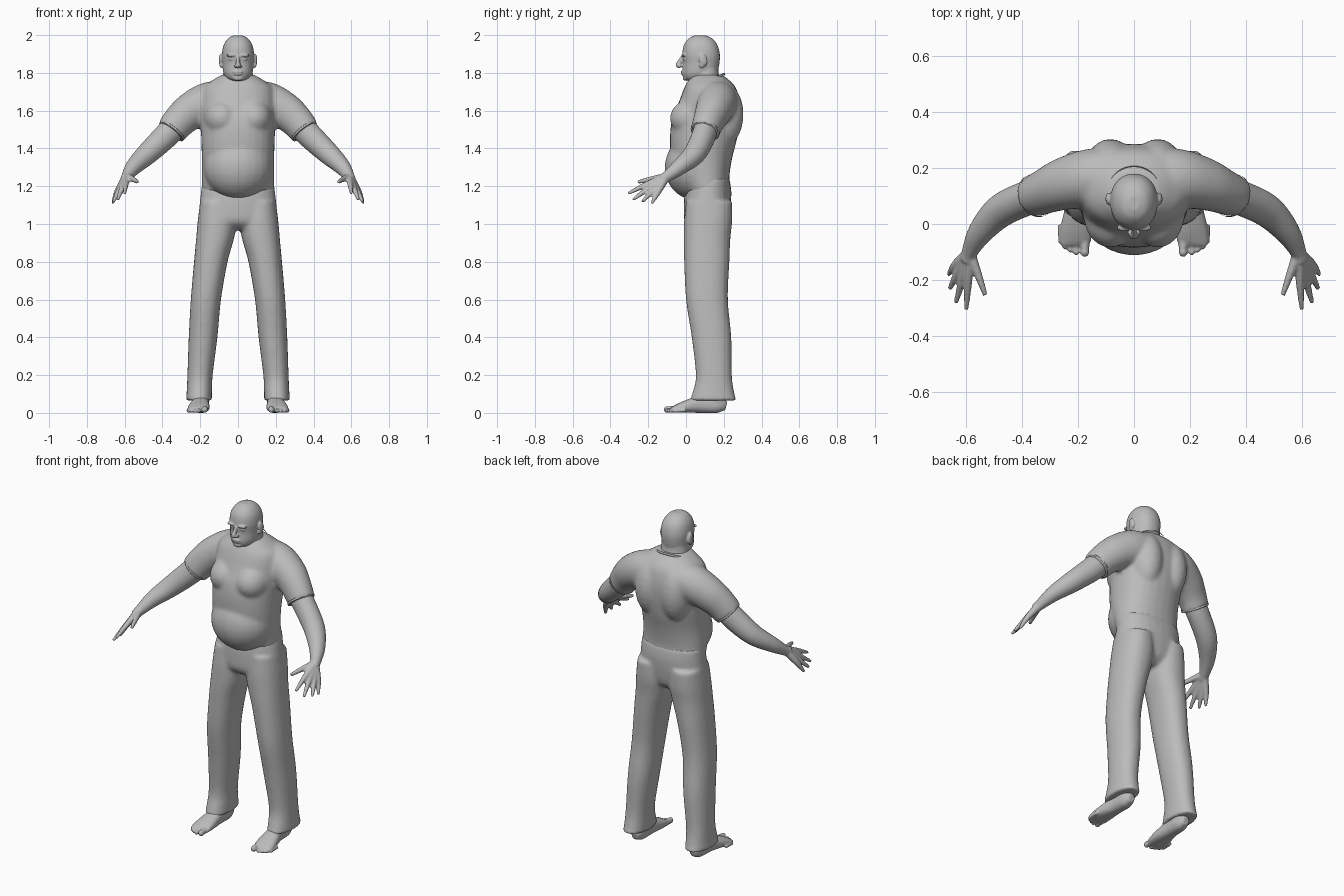
import bpy, bmesh, math
from mathutils import Vector, Matrix

cube = bpy.data.objects.get("Cube")
if cube:
    bpy.data.objects.remove(cube)

clay = bpy.data.materials.new("grey_clay")
clay.use_nodes = True
GREY = (0.5, 0.5, 0.5, 1)
clay.diffuse_color = GREY
clay.node_tree.nodes["Principled BSDF"].inputs["Base Color"].default_value = GREY


def smooth_path(points, steps=5):
    """Catmull-Rom interpolation through tuples of any length."""
    pts = [Vector(p) for p in points]
    out = []
    for i in range(len(pts) - 1):
        a, b, c, d = pts[max(i - 1, 0)], pts[i], pts[i + 1], pts[min(i + 2, len(pts) - 1)]
        for k in range(steps):
            t = k / steps
            out.append(0.5 * (2 * b + (c - a) * t + (2 * a - 5 * b + 4 * c - d) * t * t
                              + (3 * b - a - 3 * c + d) * t ** 3))
    return out + [pts[-1]]


def tube(bm, points, level=False, power=1.0, sides=28):
    """Closed loft through (x, y, z, side radius, other radius); level keeps rings horizontal."""
    path = smooth_path(points)
    centres = [Vector(p[:3]) for p in path]
    rings = []
    for i, p in enumerate(path):
        u, v = Vector((1, 0, 0)), Vector((0, 1, 0))
        if not level:
            t = (centres[min(i + 1, len(path) - 1)] - centres[max(i - 1, 0)]).normalized()
            u = t.cross(Vector((0, 0, 1))).normalized()
            v = u.cross(t)
        ring = []
        for k in range(sides):
            ang = math.tau * k / sides
            c, s = math.cos(ang), math.sin(ang)
            c, s = (math.copysign(abs(w) ** power, w) for w in (c, s))
            ring.append(bm.verts.new(centres[i] + u * c * p[3] + v * s * p[4]))
        rings.append(ring)
    for low, high in zip(rings, rings[1:]):
        for k in range(sides):
            n = (k + 1) % sides
            bm.faces.new((low[k], low[n], high[n], high[k]))
    bm.faces.new(rings[0][::-1])
    bm.faces.new(rings[-1])


def stack(bm, rows, cx=0, power=0.9):
    """Upright loft from rows of (z, front y, back y, half width[, centre x])."""
    tube(bm, [((r[4] if len(r) > 4 else 0) * (cx or 1), (r[1] + r[2]) / 2, r[0], r[3],
               (r[2] - r[1]) / 2) for r in rows], level=True, power=power)


def ball(bm, centre, radii, tilt=0):
    mat = (Matrix.Translation(centre) @ Matrix.Rotation(tilt, 4, 'X')
           @ Matrix.Diagonal((*radii, 1)))
    bmesh.ops.create_uvsphere(bm, u_segments=24, v_segments=14, radius=1, matrix=mat)


def part(name, build, voxel, smoothing, mirror=False):
    """Fuse the shapes made by build into one smooth skin."""
    bm = bmesh.new()
    build(bm)
    bmesh.ops.recalc_face_normals(bm, faces=bm.faces)
    mesh = bpy.data.meshes.new(name)
    bm.to_mesh(mesh)
    bm.free()
    mesh.materials.append(clay)
    ob = bpy.data.objects.new(name, mesh)
    bpy.context.collection.objects.link(ob)
    fuse = ob.modifiers.new("fuse", 'REMESH')
    fuse.mode, fuse.voxel_size, fuse.use_smooth_shade = 'VOXEL', voxel, True
    soft = ob.modifiers.new("soften", 'SMOOTH')
    soft.factor, soft.iterations = 0.5, smoothing
    if mirror:
        ob.modifiers.new("other_side", 'MIRROR').use_mirror_merge = False
    return ob


# Shirt: trunk, round belly, shoulder blades, chest and short sleeves
def shirt(bm):
    stack(bm, [(1.79, .03, .19, .085), (1.765, .015, .225, .13), (1.72, -.01, .265, .185),
               (1.64, -.04, .285, .2), (1.55, -.075, .285, .198), (1.45, -.085, .27, .195),
               (1.35, -.075, .245, .192), (1.25, -.03, .23, .192), (1.17, .0, .235, .192)])
    ball(bm, (0, .045, 1.3), (.182, .158, .172))
    for s in (1, -1):
        ball(bm, (s * .085, .2, 1.58), (.09, .105, .17))
        ball(bm, (s * .085, .03, 1.56), (.095, .115, .1))
        tube(bm, [(s * .04, .17, 1.665, .1, .09), (s * .15, .165, 1.645, .105, .108),
                  (s * .245, .145, 1.6, .095, .1), (s * .31, .12, 1.545, .082, .09),
                  (s * .355, .1, 1.488, .075, .083)])


# Trousers: hips, two loose legs with flared hems
def trousers(bm):
    stack(bm, [(1.24, .02, .23, .188), (1.17, -.005, .24, .196), (1.08, -.012, .235, .206),
               (1.01, -.005, .22, .205), (.97, .04, .18, .17)])
    for s in (1, -1):
        stack(bm, [(1.12, .0, .245, .09, .11), (1.02, -.01, .245, .103, .11),
                   (.92, -.012, .235, .1, .122), (.8, -.01, .23, .089, .144),
                   (.6, .0, .222, .08, .17), (.4, .03, .24, .076, .185),
                   (.2, .052, .243, .067, .201), (.11, .035, .255, .067, .205),
                   (.065, .02, .268, .069, .207)], cx=s)


# Head: skull, jaw, neck, nose, brows, eyes, lips and ears
def head(bm):
    stack(bm, [(1.999, .05, .1, .02), (1.985, .018, .135, .05), (1.95, -.01, .165, .075),
               (1.9, -.02, .179, .085), (1.85, -.016, .177, .082), (1.8, -.018, .165, .077),
               (1.77, -.01, .14, .06), (1.757, .01, .12, .04)], power=0.92)
    stack(bm, [(1.86, .04, .17, .07), (1.79, .03, .174, .08), (1.71, .02, .2, .095)])
    tube(bm, [(0, -.012, 1.895, .008, .008), (0, -.032, 1.86, .01, .012),
              (0, -.044, 1.84, .014, .012), (0, -.03, 1.832, .014, .006)])
    ball(bm, (0, -.016, 1.806), (.027, .012, .006))
    ball(bm, (0, -.014, 1.794), (.024, .013, .007))
    ball(bm, (0, -.004, 1.772), (.028, .014, .014))
    for s in (1, -1):
        ball(bm, (s * .014, -.03, 1.836), (.009, .012, .008))
        ball(bm, (s * .034, -.012, 1.893), (.028, .015, .008))
        ball(bm, (s * .034, -.004, 1.874), (.015, .013, .008))
        ball(bm, (s * .091, .09, 1.867), (.011, .022, .034), 0.2)
        ball(bm, (s * .089, .082, 1.842), (.009, .013, .016))


# Arm with fused palm, four spread fingers and a thumb
def arm(bm):
    tube(bm, [(.31, .115, 1.54, .063, .068), (.39, .09, 1.458, .062, .067),
              (.48, .045, 1.372, .059, .058), (.55, -.03, 1.305, .045, .044),
              (.588, -.1, 1.252, .029, .03), (.598, -.13, 1.235, .026, .028)])
    wrist = (.592, -.105, 1.248, .021, .023)
    fingers = [((.594, -.2, 1.213), (.6, -.3, 1.165)), ((.613, -.192, 1.193), (.636, -.276, 1.132)),
               ((.629, -.172, 1.179), (.658, -.228, 1.122)),
               ((.638, -.145, 1.174), (.662, -.178, 1.115))]
    for knuckle, tip in fingers:
        tube(bm, [wrist, (*knuckle, .016, .017), (*tip, .009, .009)], sides=14)
        ball(bm, tip, (.009, .009, .009))
    tube(bm, [(.585, -.11, 1.25, .02, .02), (.555, -.19, 1.236, .014, .015),
              (.532, -.255, 1.222, .009, .01)], sides=14)


# Bare foot: ankle, sole, heel and five toes
def foot(bm):
    stack(bm, [(.2, .11, .21, .042, .195), (.1, .095, .21, .042, .195), (.03, .09, .205, .04, .195)], cx=1)
    tube(bm, [(.195, .213, .036, .02, .022), (.195, .17, .045, .038, .045),
              (.198, .08, .046, .043, .046), (.205, .0, .033, .055, .033),
              (.21, -.055, .021, .057, .02), (.21, -.075, .016, .05, .012)], power=0.85)
    toes = [(.176, -.1, .018), (.207, -.1, .012), (.228, -.092, .011), (.247, -.08, .011), (.263, -.062, .01)]
    for x, y, r in toes:
        tube(bm, [(x, y + .06, r + .004, r, r), (x, y, r, r * .85, r * .9)], sides=14)
        ball(bm, (x, y, r), (r * .9, r, r))


part("shirt", shirt, .010, 9)
part("trousers", trousers, .010, 7)
part("head", head, .0045, 3)
part("arms", arm, .006, 4, mirror=True)
part("feet", foot, .005, 3, mirror=True)


# Seams: collar ribbing and sleeve hems
def band(name, centre, major, minor, rot, mirror=False):
    bpy.ops.mesh.primitive_torus_add(location=centre, rotation=rot, major_radius=1,
                                     minor_radius=minor, major_segments=40, minor_segments=8)
    ob = bpy.context.object
    ob.name = name
    for v in ob.data.vertices:
        v.co.x, v.co.y = v.co.x * major[0], v.co.y * major[1]
    ob.data.materials.append(clay)
    bpy.ops.object.shade_smooth()
    if mirror:
        # reflect the copy across the body's centre plane
        twin = ob.copy()
        twin.name = name + "_right"
        twin.matrix_world = Matrix.Diagonal((-1, 1, 1, 1)) @ ob.matrix_basis
        bpy.context.collection.objects.link(twin)


band("collar", (0, .105, 1.757), (.1, .108), .006, (.36, 0, 0))
hem_turn = Vector((.6, -.25, -.76)).to_track_quat('Z', 'Y').to_euler()
band("sleeve_hem", (.35, .102, 1.493), (.078, .078), .006, hem_turn, mirror=True)
